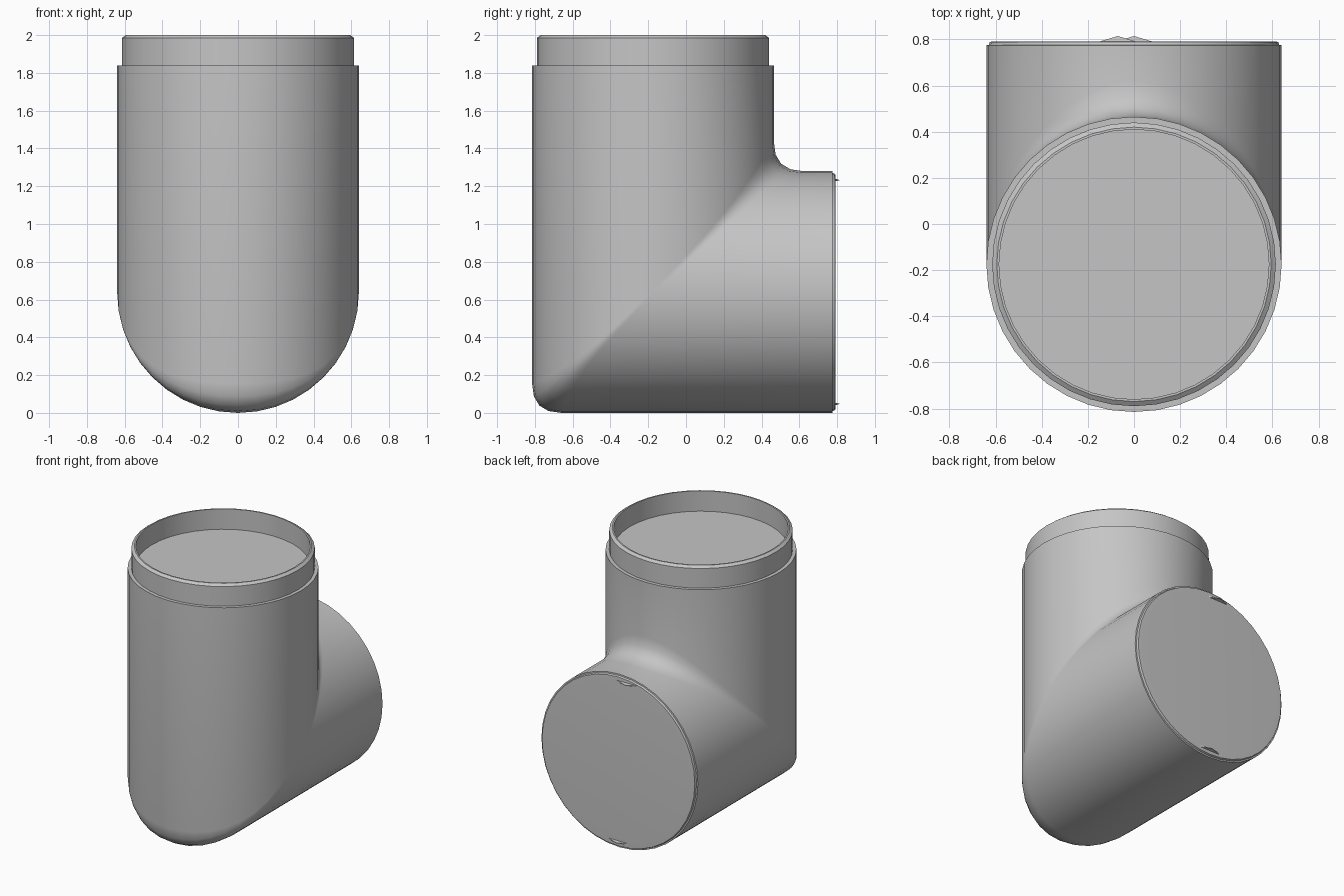
import bpy, bmesh, math

if "Cube" in bpy.data.objects:
    bpy.data.objects.remove(bpy.data.objects["Cube"])

N = 40            # sides around the pipe
R = 0.64          # pipe radius
YC, ZC = -0.175, 0.64   # vertical axis y, horizontal axis z

grey = bpy.data.materials.new("plain grey")
grey.diffuse_color = (0.56, 0.56, 0.56, 1)
grey.use_nodes = True
grey.node_tree.nodes["Principled BSDF"].inputs["Base Color"].default_value = grey.diffuse_color

ANG = [2 * math.pi * i / N for i in range(N)]


def finish(name, bm, angle=35):
    bmesh.ops.recalc_face_normals(bm, faces=bm.faces[:])
    me = bpy.data.meshes.new(name)
    bm.to_mesh(me)
    bm.free()
    ob = bpy.data.objects.new(name, me)
    bpy.context.collection.objects.link(ob)
    me.materials.append(grey)
    bpy.ops.object.select_all(action='DESELECT')
    ob.select_set(True)
    bpy.context.view_layer.objects.active = ob
    bpy.ops.object.shade_smooth_by_angle(angle=math.radians(angle))
    return ob


def loft(name, rings, cap_start=False, cap_end=False):
    """Skin a list of equal rings, optionally closing the ends."""
    bm = bmesh.new()
    vs = [[bm.verts.new(p) for p in ring] for ring in rings]
    for a, b in zip(vs, vs[1:]):
        for i in range(N):
            j = (i + 1) % N
            bm.faces.new((a[i], a[j], b[j], b[i]))
    if cap_start:
        bm.faces.new(vs[0])
    if cap_end:
        bm.faces.new(vs[-1])
    return finish(name, bm)


def flat_ring(r, z):
    return [(r * math.cos(a), YC + r * math.sin(a), z) for a in ANG]


def upright_ring(r, y):
    return [(r * math.cos(a), y, ZC + r * math.sin(a)) for a in ANG]


def bend_ring(t):
    """Ring through the rounded mitre; the rounding grows toward heel and throat."""
    ring = []
    for a in ANG:
        s = math.sin(a)
        d = 0.015 + 0.14 * abs(s) ** 3
        ring.append((R * math.cos(a), YC + R * s + d * t * t,
                     ZC + R * s + d * (1 - t) ** 2))
    return ring


# Elbow body: vertical pipe, rounded mitre, horizontal pipe
loft("elbow_body", [flat_ring(R, 1.84)] + [bend_ring(k / 4) for k in range(5)]
     + [upright_ring(R, 0.775)])

# Raised top socket with recessed floor and shoulder
loft("top_socket", [flat_ring(0.585, 1.85), flat_ring(0.585, 2.0),
                    flat_ring(0.595, 2.0), flat_ring(0.615, 1.985),
                    flat_ring(0.615, 1.84), flat_ring(R, 1.84)], cap_start=True)

# Closed outlet end with a narrow stepped rim
loft("outlet_cap", [upright_ring(R, 0.775), upright_ring(0.63, 0.776),
                    upright_ring(0.625, 0.79), upright_ring(0.585, 0.792)],
     cap_end=True)


# Tiny thin lips on the outlet rim
def lip(name, x0, x1, z0, z1):
    bm = bmesh.new()
    pts = [(x0, 0.788, z0), (x1, 0.788, z0), (x1, 0.788, z1), (x0, 0.788, z1)]
    base = [bm.verts.new(p) for p in pts]
    peak = bm.verts.new(((x0 + x1) / 2, 0.815, (z0 + z1) / 2))
    bm.faces.new(base)
    for i in range(4):
        bm.faces.new((base[i], base[(i + 1) % 4], peak))
    finish(name, bm)


lip("upper_lip", -0.16, 0.02, 1.225, 1.24)
lip("lower_lip", -0.09, 0.09, 0.04, 0.055)
